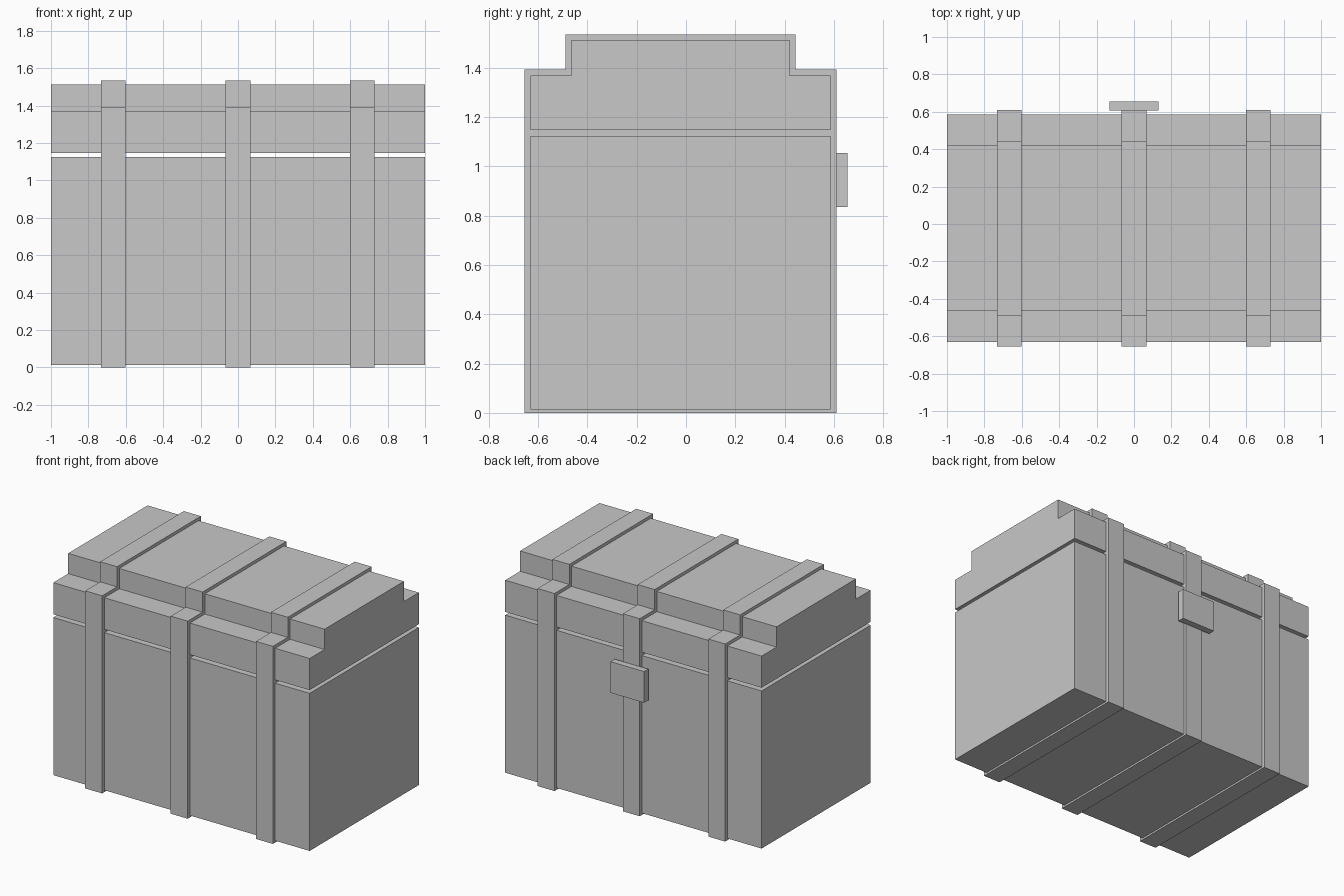
import bpy
import bmesh

cube = bpy.data.objects.get("Cube")
if cube:
    bpy.data.objects.remove(cube, do_unlink=True)

grey = bpy.data.materials.new("plain_grey")
grey.use_nodes = True
colour = (0.58, 0.58, 0.58, 1)
grey.diffuse_color = colour
grey.node_tree.nodes["Principled BSDF"].inputs["Base Color"].default_value = colour


def extrude_profile(name, profile, x0, x1):
    """Solid made by sweeping a (y, z) outline from x0 to x1."""
    bm = bmesh.new()
    face = bm.faces.new([bm.verts.new((x0, y, z)) for y, z in profile])
    swept = bmesh.ops.extrude_face_region(bm, geom=[face], use_keep_orig=True)
    moved = [v for v in swept["geom"] if isinstance(v, bmesh.types.BMVert)]
    bmesh.ops.translate(bm, vec=(x1 - x0, 0, 0), verts=moved)
    bmesh.ops.recalc_face_normals(bm, faces=bm.faces)
    mesh = bpy.data.meshes.new(name)
    bm.to_mesh(mesh)
    bm.free()
    mesh.materials.append(grey)
    obj = bpy.data.objects.new(name, mesh)
    bpy.context.collection.objects.link(obj)
    return obj


def box_outline(y0, y1, z0, z1):
    return [(y0, z0), (y1, z0), (y1, z1), (y0, z1)]


def stepped_outline(y0, y1, z0, step_z, top_z, inset):
    """Rectangle with a narrower raised block on top."""
    return [(y0, z0), (y1, z0), (y1, step_z), (y1 - inset, step_z),
            (y1 - inset, top_z), (y0 + inset, top_z),
            (y0 + inset, step_z), (y0, step_z)]


# Chest body and stepped lid, with an open seam between them
extrude_profile("chest_body", box_outline(-0.63, 0.586, 0.013, 1.124), -1, 1)
extrude_profile("lid", stepped_outline(-0.63, 0.586, 1.147, 1.37, 1.513, 0.166), -1, 1)

# Three bands, running round the body and lid
band = stepped_outline(-0.655, 0.61, 0, 1.393, 1.535, 0.166)
for name, x in (("right_band", -0.667), ("middle_band", 0), ("left_band", 0.665)):
    extrude_profile(name, band, x - 0.066, x + 0.066)

# Latch plate on the back
extrude_profile("latch", box_outline(0.608, 0.655, 0.835, 1.055), -0.132, 0.13)
